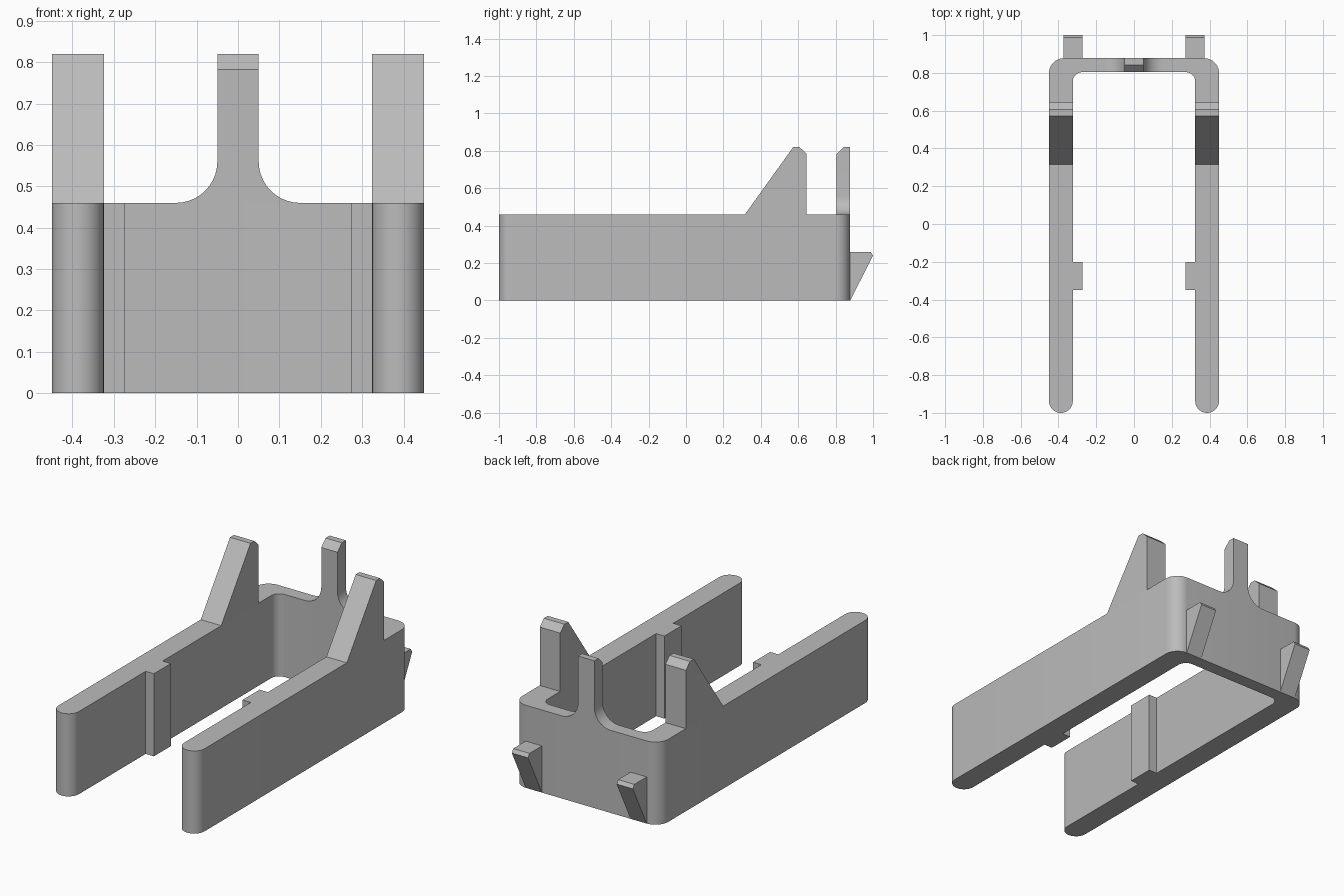
import bpy, bmesh, math
from mathutils import Vector

if "Cube" in bpy.data.objects:
    bpy.data.objects.remove(bpy.data.objects["Cube"])

grey = bpy.data.materials.new("light grey plastic")
grey.diffuse_color = (0.5, 0.5, 0.5, 1)
grey.use_nodes = True
grey.node_tree.nodes["Principled BSDF"].inputs["Base Color"].default_value = grey.diffuse_color

H = 0.46                      # wall height
X_OUT, X_IN = 0.45, 0.324     # outer and inner faces of the arms
Y_BACK, Y_WALL = 0.878, 0.804 # outer and inner faces of the back wall


def arc(cx, cy, r, a0, a1, n=10):
    """Points on an arc, angles in degrees."""
    return [(cx + r * math.cos(math.radians(a0 + (a1 - a0) * i / n)),
             cy + r * math.sin(math.radians(a0 + (a1 - a0) * i / n)))
            for i in range(n + 1)]


def prism(name, pts, axis, lo, hi):
    """Extrude a 2D outline along an axis from lo to hi."""
    place = {"x": lambda a, b: (lo, a, b),
             "y": lambda a, b: (a, lo, b),
             "z": lambda a, b: (a, b, lo)}[axis]
    step = Vector([(hi - lo) * (axis == c) for c in "xyz"])
    bm = bmesh.new()
    face = bm.faces.new([bm.verts.new(place(a, b)) for a, b in pts])
    ext = bmesh.ops.extrude_face_region(bm, geom=[face], use_keep_orig=True)
    new = [g for g in ext["geom"] if isinstance(g, bmesh.types.BMVert)]
    bmesh.ops.translate(bm, verts=new, vec=step)
    bmesh.ops.recalc_face_normals(bm, faces=bm.faces)
    mesh = bpy.data.meshes.new(name)
    bm.to_mesh(mesh)
    bm.free()
    mesh.materials.append(grey)
    obj = bpy.data.objects.new(name, mesh)
    bpy.context.collection.objects.link(obj)
    bpy.ops.object.select_all(action="DESELECT")
    obj.select_set(True)
    bpy.context.view_layer.objects.active = obj
    bpy.ops.object.shade_smooth_by_angle(angle=math.radians(30))
    return obj


# U-shaped frame: round arm ends, rounded outer and inner back corners
r_end = (X_OUT - X_IN) / 2
r_out, r_in = 0.08, 0.05
half = (arc(X_IN - r_in, Y_WALL - r_in, r_in, 90, 0)
        + arc(X_IN + r_end, -1 + r_end, r_end, 180, 360, 16)
        + arc(X_OUT - r_out, Y_BACK - r_out, r_out, 0, 90))
prism("u_frame", half + [(-x, y) for x, y in reversed(half)], "z", 0, H)

# Central tab on the back wall with flared root and a chamfered front top edge
side = arc(0.15, H + 0.1, 0.1, 270, 180) + [(0.05, 0.82)]
tab = prism("back_tab", side + [(-x, z) for x, z in reversed(side)],
            "y", Y_WALL, Y_BACK)
bm = bmesh.new()
bm.from_mesh(tab.data)
edge = [e for e in bm.edges
        if all(v.co.z > 0.81 and v.co.y < Y_WALL + 0.01 for v in e.verts)]
bmesh.ops.bevel(bm, geom=edge, offset=0.038, segments=1, affect="EDGES")
for e in bm.edges:
    if e.is_manifold and e.calc_face_angle() > math.radians(30):
        e.smooth = False
bm.to_mesh(tab.data)
bm.free()

fin = [(0.315, H), (0.573, 0.82), (0.607, 0.82), (0.644, 0.785), (0.644, H)]
hook = [(Y_BACK, 0), (1, 0.24), (0.987, 0.26), (Y_BACK, 0.26)]
rib = [(-0.35, 0), (-0.2, 0), (-0.2, H), (-0.35, H)]

# Paired parts on both sides
for label, s in (("left", -1), ("right", 1)):
    prism(label + "_fin", fin, "x", s * X_IN, s * X_OUT)
    prism(label + "_hook", hook, "x", s * 0.273, s * 0.373)
    prism(label + "_inner_rib", rib, "x", s * 0.273, s * X_IN)
